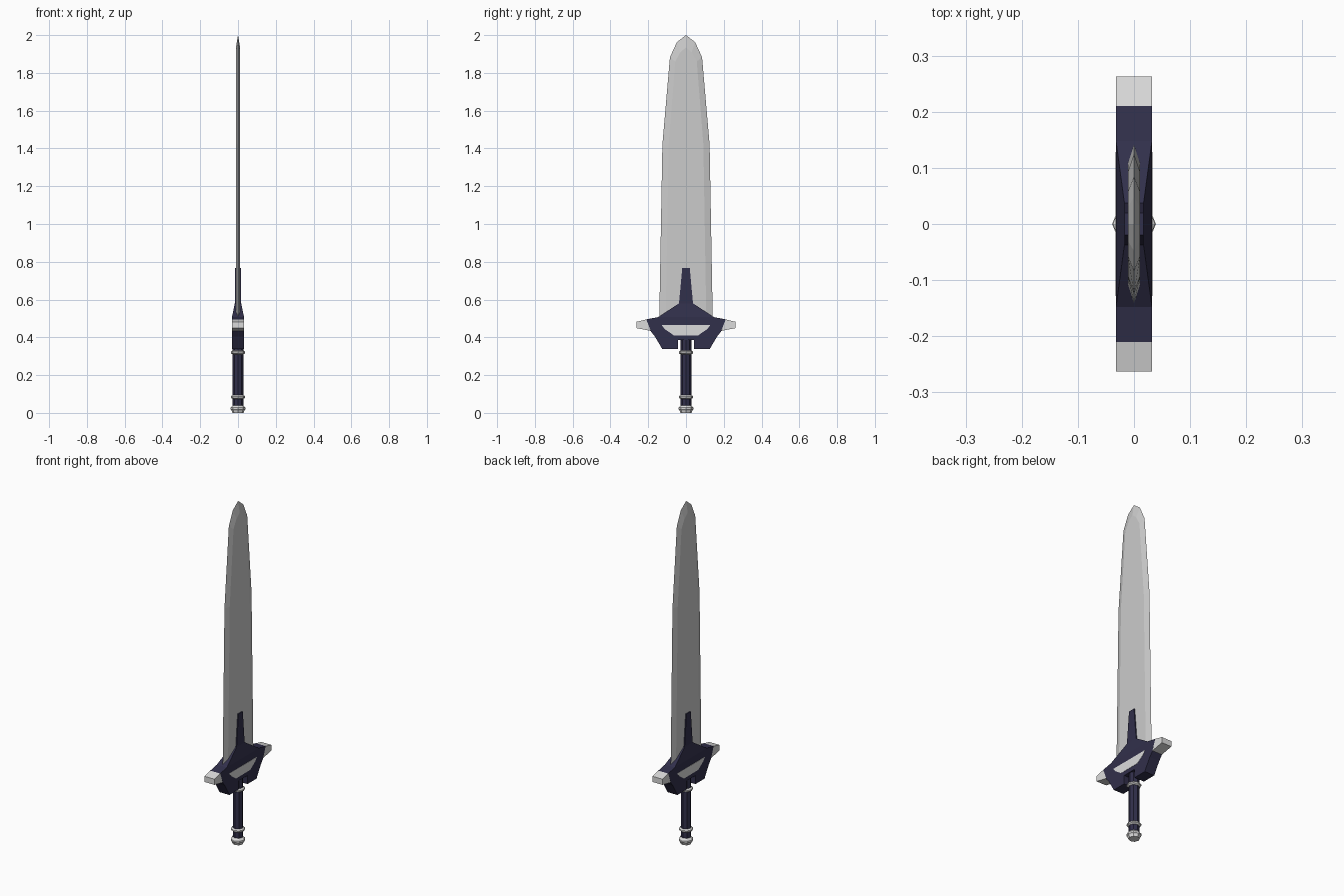
import bpy, bmesh, math

if "Cube" in bpy.data.objects:
    bpy.data.objects.remove(bpy.data.objects["Cube"])


def material(name, rgb):
    m = bpy.data.materials.new(name)
    m.diffuse_color = (*rgb, 1)
    m.use_nodes = True
    m.node_tree.nodes["Principled BSDF"].inputs["Base Color"].default_value = m.diffuse_color
    return m


STEEL = material("blade steel", (0.60, 0.60, 0.60))
SILVER = material("pale silver", (0.71, 0.71, 0.71))
NAVY = material("dark navy", (0.031, 0.029, 0.070))


def finish(name, bm, mat):
    bmesh.ops.recalc_face_normals(bm, faces=bm.faces)
    me = bpy.data.meshes.new(name)
    bm.to_mesh(me)
    bm.free()
    me.materials.append(mat)
    ob = bpy.data.objects.new(name, me)
    bpy.context.collection.objects.link(ob)
    return ob


def mirrored(half):
    """Close a half outline of (y, z, ...) by mirroring it across y = 0."""
    return half + [(-p[0], *p[1:]) for p in reversed(half) if p[0] > 0]


def slab(name, outline, mat, panels=None):
    """Outline of (y, z, half thickness) made solid along x."""
    bm = bmesh.new()
    n = len(outline)
    sides = [[bm.verts.new((s * t, y, z)) for y, z, t in outline] for s in (1, -1)]
    for vs in sides:
        for panel in panels or [range(n)]:
            bm.faces.new([vs[i] for i in panel])
    a, b = sides
    for i in range(n):
        j = (i + 1) % n
        bm.faces.new((a[i], a[j], b[j], b[i]))
    return finish(name, bm, mat)


def turned(name, profile, mat, sides=8):
    """Profile of (radius, z) turned around the z axis, capped at both ends."""
    bm = bmesh.new()
    rings = [[bm.verts.new((r * math.cos(k * math.tau / sides),
                            r * math.sin(k * math.tau / sides), z))
              for k in range(sides)] for r, z in profile]
    for lo, hi in zip(rings, rings[1:]):
        for k in range(sides):
            j = (k + 1) % sides
            bm.faces.new((lo[k], lo[j], hi[j], hi[k]))
    bm.faces.new(rings[0])
    bm.faces.new(rings[-1])
    return finish(name, bm, mat)


# Blade: sharp outer edge, flat raised centre on both sides
edge = mirrored([(0, 2.0), (0.048, 1.963), (0.085, 1.883), (0.125, 1.42), (0.142, 0.47)])
flat = mirrored([(0, 1.935), (0.03, 1.91), (0.057, 1.86), (0.092, 1.42), (0.108, 0.47)])
bm = bmesh.new()
rim = [bm.verts.new((0, y, z)) for y, z in edge]
for s in (1, -1):
    inner = [bm.verts.new((s * 0.011, y, z)) for y, z in flat]
    bm.faces.new(inner)
    for i in range(len(rim)):
        j = (i + 1) % len(rim)
        if {i, j} != {4, 5}:                 # base is hidden in the guard
            bm.faces.new((rim[i], rim[j], inner[j], inner[i]))
finish("blade", bm, STEEL)

# Guard with the tapering spike over the blade
T = 0.032
guard = mirrored([(0.020, 0.766, 0.017), (0.037, 0.58, 0.017), (0.148, 0.507, T),
                  (0.210, 0.495, T), (0.185, 0.43, T), (0.165, 0.405, T),
                  (0.125, 0.337, T), (0.042, 0.337, T), (0.042, 0.387, T)])
slab("guard", guard, NAVY, [(0, 1, 16, 17), (1, 2, 15, 16), range(2, 16)])

# Silver tips at both ends of the guard
for s, side in ((1, "right"), (-1, "left")):
    slab("guard_tip_" + side,
         [(s * 0.2095, 0.495, T), (s * 0.263, 0.482, T),
          (s * 0.263, 0.449, T), (s * 0.187, 0.434, T)], SILVER)

# Silver inlay plates, one on each face of the guard
for s, side in ((1, "front"), (-1, "back")):
    plate = slab("inlay_" + side, mirrored([(0.128, 0.464, 0.001), (0.112, 0.443, 0.001),
                                            (0.065, 0.411, 0.001)]), SILVER)
    plate.location.x = s * T

# Grip, rings and pommel
turned("grip", [(0.028, 0.03), (0.028, 0.39)], NAVY)
for name, z in (("upper_ring", 0.32), ("lower_ring", 0.084)):
    turned(name, [(0.029, z - 0.01), (0.038, z - 0.004),
                  (0.038, z + 0.004), (0.029, z + 0.01)], SILVER)
turned("pommel", [(0.030, 0.0), (0.034, 0.012), (0.039, 0.018),
                  (0.039, 0.028), (0.028, 0.04)], SILVER)
